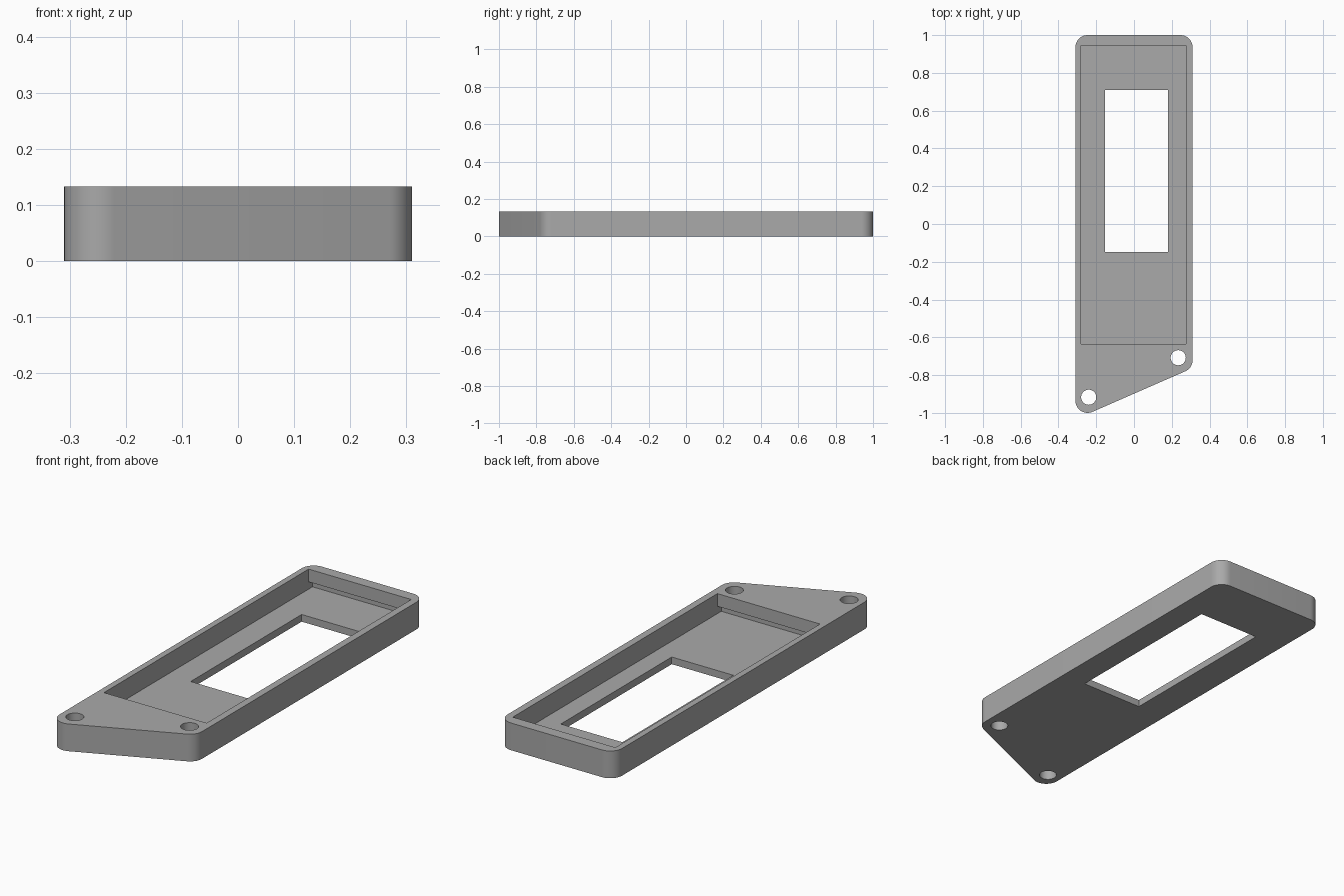
import bpy, bmesh, math
from mathutils import Vector

default = bpy.data.objects.get("Cube")
if default:
    bpy.data.objects.remove(default, do_unlink=True)

HEIGHT = 0.133
FLOOR = 0.035
CORNER = 0.064
SLANT = math.radians(-66.4)   # outward direction of the slanted front edge

gray = bpy.data.materials.new("plain gray")
gray.use_nodes = True
color = (0.4, 0.4, 0.4, 1)
gray.diffuse_color = color
gray.node_tree.nodes["Principled BSDF"].inputs["Base Color"].default_value = color


def arc(cx, cy, radius, start, end, steps=12):
    return [(cx + radius * math.cos(start + (end - start) * i / steps),
             cy + radius * math.sin(start + (end - start) * i / steps))
            for i in range(steps + 1)]


def prism(name, outline, bottom, top):
    bm = bmesh.new()
    face = bm.faces.new([bm.verts.new((x, y, bottom)) for x, y in outline])
    side = bmesh.ops.extrude_face_region(bm, geom=[face])["geom"]
    bmesh.ops.translate(bm, vec=Vector((0, 0, top - bottom)),
                        verts=[v for v in side if isinstance(v, bmesh.types.BMVert)])
    bmesh.ops.recalc_face_normals(bm, faces=bm.faces)
    mesh = bpy.data.meshes.new(name)
    bm.to_mesh(mesh)
    bm.free()
    mesh.materials.append(gray)
    obj = bpy.data.objects.new(name, mesh)
    bpy.context.collection.objects.link(obj)
    return obj


def box(name, x0, x1, y0, y1, z0, z1):
    return prism(name, [(x0, y0), (x1, y0), (x1, y1), (x0, y1)], z0, z1)


def hole(name, x, y):
    return prism(name, arc(x, y, 0.04, 0, 2 * math.pi, 40)[:-1], -0.1, 0.3)


# Outer body: rounded corners and a slanted front edge
cx = 0.31 - CORNER
quarter = math.pi / 2
outline = (arc(cx, 1 - CORNER, CORNER, 0, quarter)
           + arc(-cx, 1 - CORNER, CORNER, quarter, 2 * quarter)
           + arc(-cx, CORNER - 1, CORNER, -2 * quarter, SLANT)
           + arc(cx, -0.721, CORNER, SLANT, 0))
body = prism("tray_body", outline, 0, HEIGHT)

# Pocket, undercut slots at both ends, window and screw holes
cutters = [
    box("pocket_cutter", -0.28, 0.275, -0.635, 0.945, FLOOR, 0.3),
    box("undercut_cutter", -0.28, 0.275, -0.665, 0.975, FLOOR, 0.071),
    box("window_cutter", -0.153, 0.18, -0.147, 0.71, -0.1, 0.3),
    hole("right_hole_cutter", -0.24, -0.917),
    hole("left_hole_cutter", 0.234, -0.708),
]
for cutter in cutters:
    cutter.hide_render = True
    cut = body.modifiers.new(cutter.name, "BOOLEAN")
    cut.operation = "DIFFERENCE"
    cut.solver = "EXACT"
    cut.object = cutter

bpy.context.view_layer.objects.active = body
body.select_set(True)
for cutter in cutters:
    bpy.ops.object.modifier_apply(modifier=cutter.name)
    bpy.data.objects.remove(cutter, do_unlink=True)

bpy.ops.object.shade_smooth_by_angle(angle=math.radians(30))
